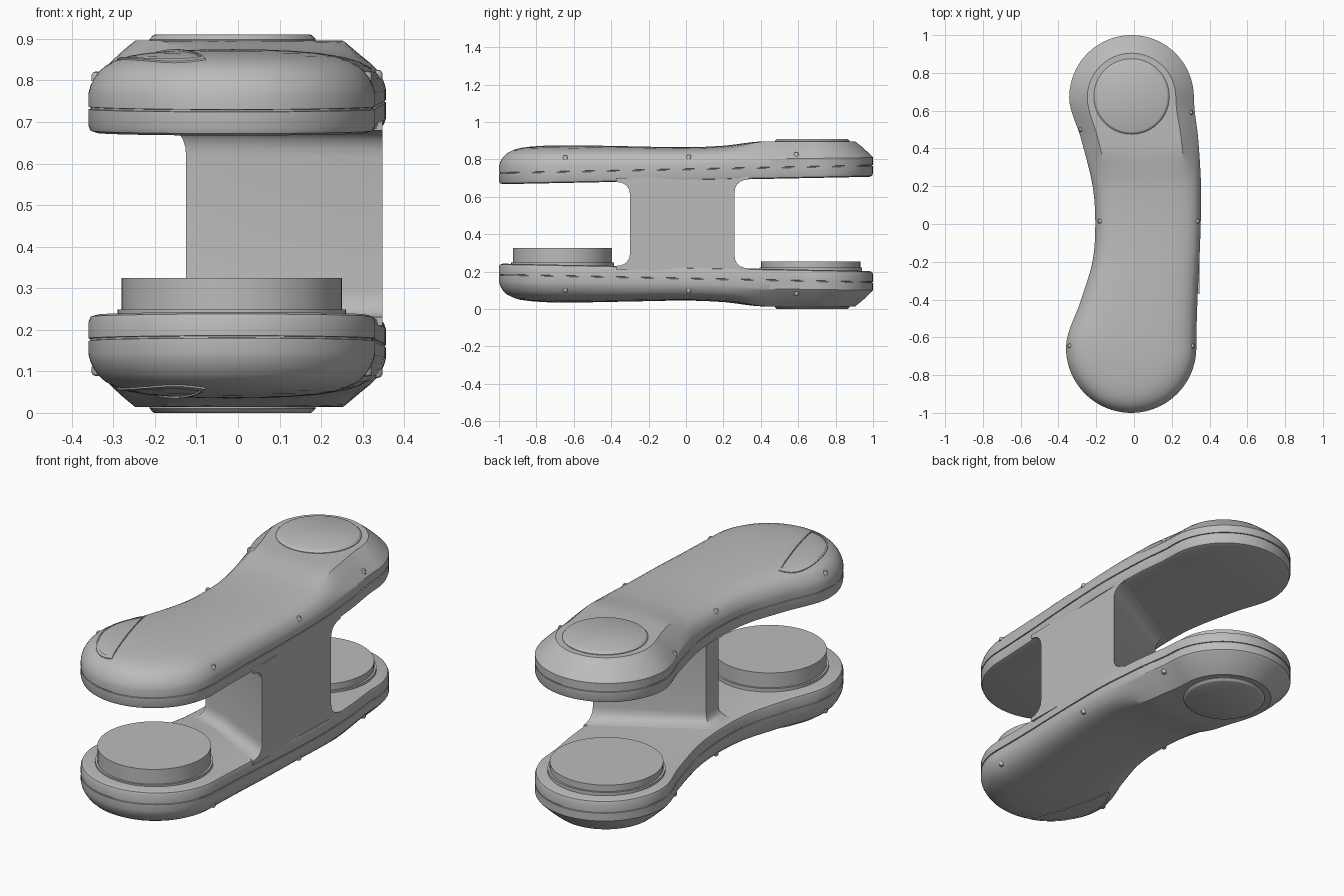
import bpy, bmesh, math
from mathutils import Vector
from mathutils.bvhtree import BVHTree

if "Cube" in bpy.data.objects:
    bpy.data.objects.remove(bpy.data.objects["Cube"])

HEIGHT = 0.91
BACK, FRONT = 0.67, -0.655      # lobe centres along y

grey = bpy.data.materials.new("plain_grey")
grey.use_nodes = True
grey.diffuse_color = (0.5, 0.5, 0.5, 1)
grey.node_tree.nodes["Principled BSDF"].inputs["Base Color"].default_value = (0.5, 0.5, 0.5, 1)


def smooth(table, y):
    """Smooth interpolation through (y, value) pairs, flat at both ends."""
    if y <= table[0][0]:
        return table[0][1]
    if y >= table[-1][0]:
        return table[-1][1]

    def slope(i):
        if i in (0, len(table) - 1):
            return 0
        return (table[i + 1][1] - table[i - 1][1]) / (table[i + 1][0] - table[i - 1][0])
    i = max(k for k in range(len(table) - 1) if table[k][0] <= y)
    (a, p), (b, q) = table[i], table[i + 1]
    h = b - a
    t = (y - a) / h
    s = t * t * (3 - 2 * t)
    return (p + (q - p) * s + slope(i) * h * t * (1 - t) ** 2
            - slope(i + 1) * h * t * t * (1 - t))


def loft(name, rings, caps=True, closed=False):
    """Skin a list of closed rings into one object."""
    bm = bmesh.new()
    rows = [[bm.verts.new(p) for p in ring] for ring in rings]
    n = len(rows[0])
    pairs = list(zip(rows, rows[1:])) + ([(rows[-1], rows[0])] if closed else [])
    for a, b in pairs:
        for i in range(n):
            bm.faces.new((a[i], a[(i + 1) % n], b[(i + 1) % n], b[i]))
    if caps:
        bm.faces.new(rows[0])
        bm.faces.new(rows[-1])
    bmesh.ops.remove_doubles(bm, verts=bm.verts, dist=1e-5)
    bmesh.ops.recalc_face_normals(bm, faces=bm.faces)
    mesh = bpy.data.meshes.new(name)
    bm.to_mesh(mesh)
    bm.free()
    mesh.materials.append(grey)
    mesh.shade_smooth()
    mesh.set_sharp_from_angle(angle=math.radians(32))
    obj = bpy.data.objects.new(name, mesh)
    bpy.context.collection.objects.link(obj)
    return obj


def mirror_down(obj, name):
    """Copy an upper part to the lower arm, flipped about mid height."""
    mesh = obj.data.copy()
    for v in mesh.vertices:
        v.co.z = HEIGHT - v.co.z
    mesh.flip_normals()
    bpy.context.collection.objects.link(bpy.data.objects.new(name, mesh))


def turned(name, x, y, profile, sides=64):
    """Round part from a (radius, z) profile."""
    ring = [(math.cos(math.tau * i / sides), math.sin(math.tau * i / sides)) for i in range(sides)]
    return loft(name, [[(x + r * c, y + r * s, z) for c, s in ring] for r, z in profile])


# Plan shape: a spine with a half width at each y, and round ends
centre = [(FRONT, -0.015), (-0.4, 0.028), (-0.2, 0.063), (0, 0.074),
          (0.2, 0.068), (0.45, 0.03), (BACK, -0.013)]
half = [(FRONT, 0.345), (-0.4, 0.308), (-0.2, 0.283), (0, 0.279),
        (0.2, 0.287), (0.45, 0.31), (BACK, 0.33)]
crest = [(-0.9, 0.872), (-0.6, 0.875), (-0.3, 0.87), (0, 0.865), (0.2, 0.873), (0.42, 0.896)]

outline, spine = [], []
STEPS = 40
for side in (1, -1):
    for i in range(STEPS):                       # long sides
        y = FRONT + (BACK - FRONT) * i / STEPS
        y = y if side > 0 else FRONT + BACK - y
        s = Vector((smooth(centre, y), y, 0))
        spine.append(s)
        outline.append(s + Vector((side * smooth(half, y), 0, 0)))
    for i in range(STEPS):                       # round ends
        y = BACK if side > 0 else FRONT
        a = math.pi * i / STEPS
        s = Vector((smooth(centre, y), y, 0))
        spine.append(s)
        outline.append(s + side * smooth(half, y) * Vector((math.cos(a), math.sin(a), 0)))


def underside(y):
    return 0.667 + 0.02 * (y + 1)


def arm_ring(t, rise=0.0, dome=None):
    ring = []
    for o, s in zip(outline, spine):
        p = o.lerp(s, t)
        p.z = underside(p.y) + rise
        if dome:
            f = dome[0] + (dome[1] - dome[0]) * smooth([(0.2, 0), (0.45, 1)], p.y)
            p.z += (smooth(crest, p.y) - p.z) * f
        ring.append(p)
    return ring


# Upper arm shell, with a thin parting groove and a domed top
SEAM = 0.06
rings = [arm_ring(1), arm_ring(0.06), arm_ring(0.015, 0.005), arm_ring(0, 0.018),
         arm_ring(0, SEAM - 0.003), arm_ring(0.015, SEAM - 0.002),
         arm_ring(0.015, SEAM + 0.002), arm_ring(0, SEAM + 0.003)]
for t, front_f, back_f in ((0, 0.25, 0.33), (0.015, 0.38, 0.38), (0.04, 0.5, 0.44),
                           (0.075, 0.62, 0.53), (0.12, 0.72, 0.64), (0.2, 0.82, 0.82),
                           (0.29, 0.89, 1), (0.42, 0.94, 1), (0.6, 0.975, 1),
                           (0.8, 0.995, 1), (1, 1, 1)):
    rings.append(arm_ring(t, SEAM, (front_f, back_f)))
upper_arm = loft("upper_arm", rings, caps=False)
mirror_down(upper_arm, "lower_arm")

tree = BVHTree.FromPolygons([v.co.copy() for v in upper_arm.data.vertices],
                            [list(p.vertices) for p in upper_arm.data.polygons])


def on_top(x, y):
    hit = tree.ray_cast(Vector((x, y, 2)), Vector((0, 0, -1)))[0]
    return hit.z if hit else 0.8


# Round cap on the rear lobe
cap = turned("upper_cap", -0.013, 0.675,
             [(0.2, 0.885), (0.2, 0.899), (0.192, 0.908), (0.188, HEIGHT)])
mirror_down(cap, "lower_cap")

# Raised rim of the half-moon panel on the front lobe
tip, heel = Vector((-0.21, -0.46)), Vector((-0.08, -0.91))
chord = heel - tip
bulge = Vector((chord.y, -chord.x)).normalized() * 0.135
moon = [tip + chord * (0.5 - 0.5 * math.cos(math.pi * i / 24))
        + bulge * math.sin(math.pi * i / 24) for i in range(25)]
moon += [heel - chord * i / 16 for i in range(1, 16)]
middle = sum(moon, Vector((0, 0))) / len(moon)


def moon_ring(scale, lift):
    pts = [middle + (p - middle) * scale for p in moon]
    return [(p.x, p.y, on_top(p.x, p.y) + lift) for p in pts]


rim = loft("upper_panel_rim", [moon_ring(1.02, -0.006), moon_ring(1.02, 0.004),
                               moon_ring(0.93, 0.004), moon_ring(0.93, -0.006)],
           caps=False, closed=True)
mirror_down(rim, "lower_panel_rim")

# Small studs along both edges
for i, (x, y) in enumerate([(0.3, 0.59), (-0.283, 0.5), (-0.18, 0.015),
                            (0.335, 0.015), (-0.34, -0.645), (0.31, -0.645)]):
    z = on_top(x, y)
    stud = turned(f"upper_stud_{i}", x, y,
                  [(0.013, z - 0.014), (0.013, z), (0.009, z + 0.007), (0.003, z + 0.009)], 16)
    mirror_down(stud, f"lower_stud_{i}")

# Column joining the arms, flared where it meets them
plan = [Vector(p) for p in ((0.348, -0.3), (0.348, 0.26), (-0.125, 0.015),
                            (-0.125, -0.085), (0.01, -0.13))]


def column_ring(flare, rise, top):
    ring = []
    for i, p in enumerate(plan):
        a = (p - plan[i - 1]).normalized()
        b = (plan[(i + 1) % len(plan)] - p).normalized()
        na, nb = Vector((a.y, -a.x)), Vector((b.y, -b.x))
        q = p + (na + nb) * flare / (1 + na.dot(nb))
        q.x = min(q.x, 0.348)
        z = underside(q.y) - rise
        ring.append((q.x, q.y, z if top else HEIGHT - z))
    return ring


flares = [(0.045, -0.02), (0.045, 0), (0.03, 0.004), (0.018, 0.012),
          (0.008, 0.026), (0.002, 0.045), (0, 0.065)]
loft("column", [column_ring(f, r, False) for f, r in flares]
     + [column_ring(f, r, True) for f, r in reversed(flares)])

# Round pads standing on the lower arm
for name, y, seat, top in (("front_pad", -0.66, 0.249, 0.325), ("rear_pad", 0.667, 0.222, 0.255)):
    turned(name, -0.015, y, [(0.275, seat - 0.05), (0.275, seat), (0.265, seat), (0.265, top)])
